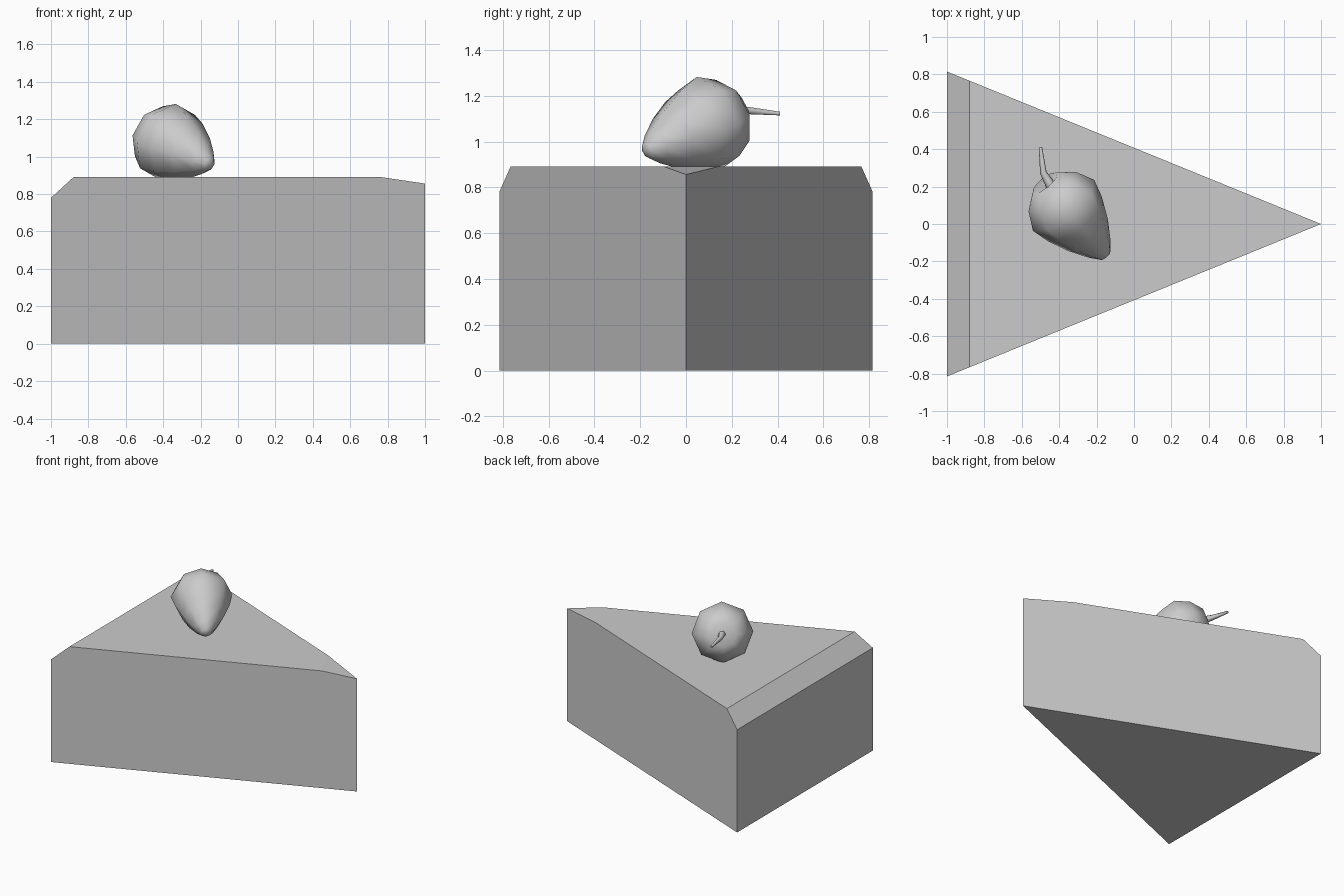
import bpy, bmesh, math
from mathutils import Vector

cube = bpy.data.objects.get("Cube")
if cube:
    bpy.data.objects.remove(cube, do_unlink=True)

grey = bpy.data.materials.new("plain_grey")
grey.use_nodes = True
colour = (0.6, 0.6, 0.6, 1)
grey.diffuse_color = colour
grey.node_tree.nodes["Principled BSDF"].inputs["Base Color"].default_value = colour


def add_object(name, data):
    obj = bpy.data.objects.new(name, data)
    data.materials.append(grey)
    bpy.context.collection.objects.link(obj)
    return obj


def finish_mesh(name, bm):
    bmesh.ops.recalc_face_normals(bm, faces=bm.faces)
    mesh = bpy.data.meshes.new(name)
    bm.to_mesh(mesh)
    bm.free()
    return add_object(name, mesh)


# Cake slice: a side profile on each flank, meeting at the shared tip
HALF_WIDTH = 0.815


def flank(side, tip_start):
    profile = [(-1, 0), (-1, 0.78), (-0.88, 0.89), (tip_start, 0.89)]
    return [bm.verts.new((x, side * HALF_WIDTH * (1 - x) / 2, z)) for x, z in profile]


bm = bmesh.new()
front = flank(-1, 0.77)
back = flank(1, 0.66)
tip_low = bm.verts.new((1, 0, 0))
tip_high = bm.verts.new((1, 0, 0.856))
for side in (front, back):
    bm.faces.new(side + [tip_high, tip_low])
for i in range(3):
    bm.faces.new((front[i], front[i + 1], back[i + 1], back[i]))
bm.faces.new((front[3], tip_high, back[3]))
bm.faces.new((front[0], back[0], tip_low))
finish_mesh("cake_slice", bm)

# Strawberry: eight-sided lathe lying on its side, with a dimple for the stem
tip = Vector((-0.153, -0.169, 0.96))
tilt = math.radians(19)
across = Vector((0.77, 0.64, 0)).normalized()
axis = Vector((-across.y, across.x, 0)) * math.cos(tilt) + Vector((0, 0, math.sin(tilt)))
up = across.cross(axis)
SIDES = 8
rings = [(0.0, 0.035), (0.05, 0.075), (0.15, 0.135), (0.27, 0.187),
         (0.37, 0.213), (0.47, 0.165), (0.535, 0.085)]

bm = bmesh.new()
loops = []
for along, radius in rings:
    angles = [math.tau * i / SIDES for i in range(SIDES)]
    loops.append([bm.verts.new(tip + axis * along
                  + radius * (across * math.sin(a) + up * math.cos(a))) for a in angles])
for low, high in zip(loops, loops[1:]):
    for i in range(SIDES):
        j = (i + 1) % SIDES
        bm.faces.new((low[i], low[j], high[j], high[i]))
for loop, along in ((loops[0], -0.012), (loops[-1], 0.5)):
    centre = bm.verts.new(tip + axis * along)
    for i in range(SIDES):
        bm.faces.new((loop[i], loop[(i + 1) % SIDES], centre))
berry = finish_mesh("strawberry", bm)
for polygon in berry.data.polygons:
    polygon.use_smooth = True

# Stem: tapered bent tube
curve = bpy.data.curves.new("strawberry_stem", "CURVE")
curve.dimensions = "3D"
curve.bevel_depth = 0.03
curve.bevel_resolution = 1
curve.use_fill_caps = True
path = curve.splines.new("POLY")
points = [(-0.43, 0.18, 1.12, 1), (-0.485, 0.275, 1.135, 0.6), (-0.5, 0.41, 1.122, 0.3)]
path.points.add(len(points) - 1)
for point, (x, y, z, radius) in zip(path.points, points):
    point.co = (x, y, z, 1)
    point.radius = radius
add_object("strawberry_stem", curve)
